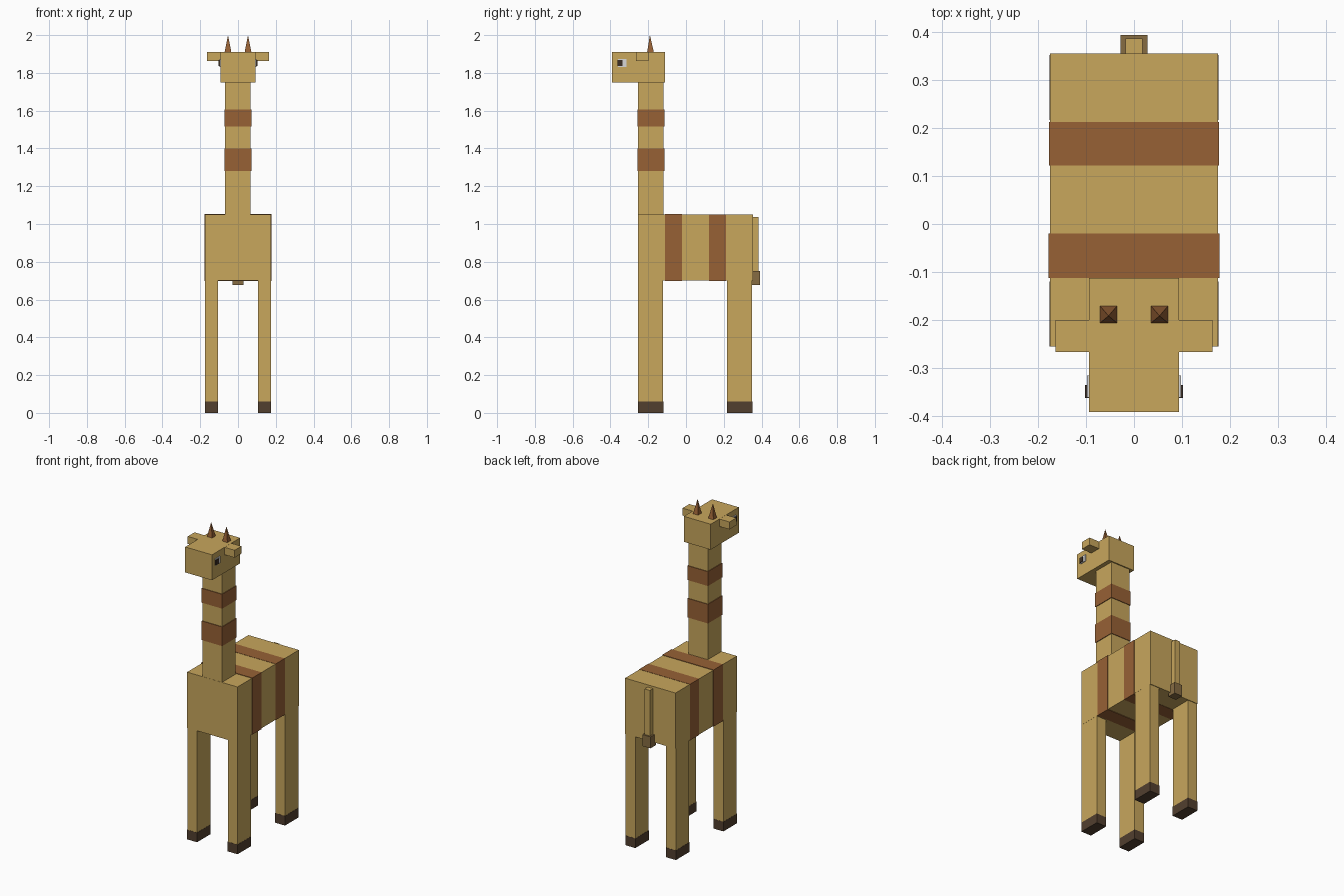
import bpy, bmesh

if "Cube" in bpy.data.objects:
    bpy.data.objects.remove(bpy.data.objects["Cube"])


def material(name, rgb):
    m = bpy.data.materials.new(name)
    m.diffuse_color = (*rgb, 1)
    m.use_nodes = True
    m.node_tree.nodes["Principled BSDF"].inputs["Base Color"].default_value = m.diffuse_color
    return m


TAN = material("tan", (0.58, 0.385, 0.108))
BROWN = material("patch brown", (0.31, 0.12, 0.036))
HOOF = material("hoof brown", (0.085, 0.05, 0.028))
TUFT = material("tuft brown", (0.24, 0.15, 0.055))
WHITE = material("eye white", (0.68, 0.68, 0.68))
PUPIL = material("pupil dark", (0.045, 0.028, 0.018))


def finish(bm, name, mat):
    bmesh.ops.recalc_face_normals(bm, faces=bm.faces)
    mesh = bpy.data.meshes.new(name)
    bm.to_mesh(mesh)
    bm.free()
    mesh.materials.append(mat)
    ob = bpy.data.objects.new(name, mesh)
    bpy.context.collection.objects.link(ob)
    return ob


def box(name, mat, x, y, z):
    """Box spanning the given (low, high) ranges."""
    bm = bmesh.new()
    bmesh.ops.create_cube(bm, size=1)
    for v in bm.verts:
        v.co = [(r[0] + r[1]) / 2 + c * (r[1] - r[0])
                for c, r in zip(v.co, (x, y, z))]
    return finish(bm, name, mat)


def pyramid(name, mat, x, y, half, z):
    """Four-sided spike."""
    bm = bmesh.new()
    base = [bm.verts.new((x + half * i, y + half * j, z[0]))
            for i, j in ((-1, -1), (1, -1), (1, 1), (-1, 1))]
    tip = bm.verts.new((x, y - 0.003, z[1]))
    bm.faces.new(base)
    for i in range(4):
        bm.faces.new((base[i], base[(i + 1) % 4], tip))
    return finish(bm, name, mat)


# Body and its wrapped stripes
box("body", TAN, (-0.175, 0.175), (-0.255, 0.354), (0.70, 1.05))
box("front_body_stripe", BROWN, (-0.178, 0.178), (-0.112, -0.02), (0.697, 1.053))
box("rear_body_stripe", BROWN, (-0.1765, 0.1765), (0.122, 0.212), (0.6985, 1.0515))

# Neck and its bands
box("neck", TAN, (-0.068, 0.067), (-0.254, -0.119), (1.04, 1.76))
for label, z in (("lower", (1.28, 1.40)), ("upper", (1.515, 1.605))):
    box(label + "_neck_band", BROWN, (-0.072, 0.071), (-0.258, -0.115), z)

# Head
box("head", TAN, (-0.093, 0.093), (-0.391, -0.112), (1.75, 1.91))

# Paired parts: ears, horns, eyes and legs
for side, s in (("left", 1), ("right", -1)):
    def span(a, b):
        return tuple(sorted((s * a, s * b)))

    box(side + "_ear", TAN, span(0.09, 0.163), (-0.266, -0.199), (1.863, 1.9095))
    pyramid(side + "_horn", BROWN, s * 0.053, -0.188, 0.018, (1.908, 2.0))
    box(side + "_eye", WHITE, span(0.09, 0.098), (-0.361, -0.315), (1.832, 1.874))
    box(side + "_pupil", PUPIL, span(0.094, 0.102), (-0.362, -0.335), (1.837, 1.867))
    for end, y in (("front", (-0.254, -0.121)), ("back", (0.217, 0.350))):
        box(f"{end}_{side}_leg", TAN, span(0.107, 0.1745), y, (0.05, 0.71))
        box(f"{end}_{side}_hoof", HOOF, span(0.106, 0.1755),
            (y[0] - 0.001, y[1] + 0.001), (0, 0.06))

# Tail with tuft
box("tail", TAN, (-0.018, 0.018), (0.35, 0.385), (0.74, 1.036))
box("tail_tuft", TUFT, (-0.028, 0.028), (0.338, 0.393), (0.678, 0.75))
